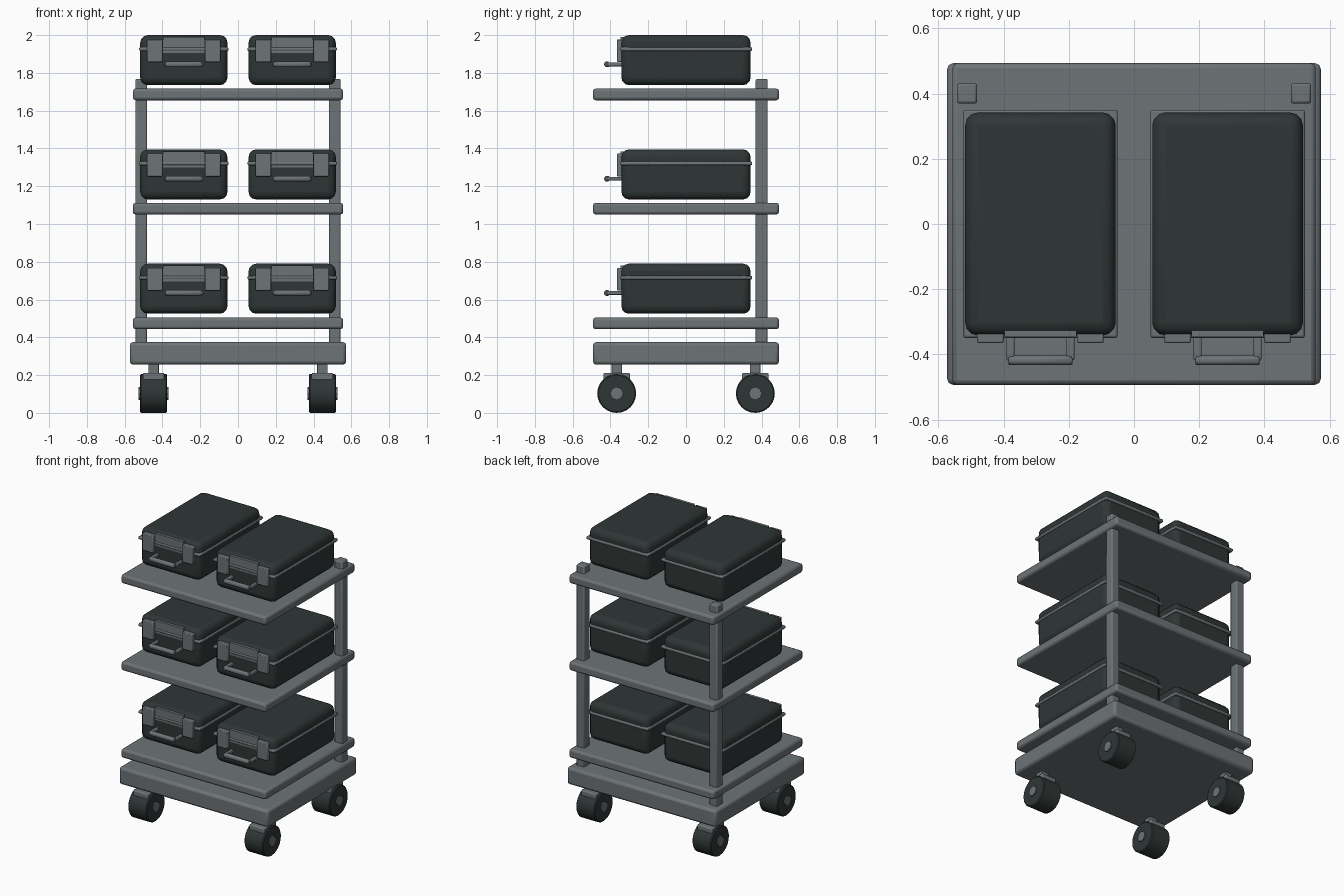
import bpy
import math

if "Cube" in bpy.data.objects:
    bpy.data.objects.remove(bpy.data.objects["Cube"])


def material(name, rgb):
    m = bpy.data.materials.new(name)
    m.diffuse_color = (*rgb, 1)
    m.use_nodes = True
    m.node_tree.nodes["Principled BSDF"].inputs["Base Color"].default_value = m.diffuse_color
    return m


GREY = material("steel grey", (0.155, 0.172, 0.184))
DARK = material("dark green black", (0.028, 0.037, 0.036))


def finish(ob, name, mat, bevel=0, segments=2):
    ob.name = name
    ob.data.materials.append(mat)
    if bevel:
        mod = ob.modifiers.new("bevel", 'BEVEL')
        mod.width = bevel
        mod.segments = segments
    bpy.ops.object.shade_smooth_by_angle(angle=math.radians(35))
    return ob


def box(name, x, y, z, mat, bevel=0, segments=2):
    """Box from (min, max) pairs on each axis."""
    bpy.ops.mesh.primitive_cube_add(size=1, location=[(a + b) / 2 for a, b in (x, y, z)])
    ob = bpy.context.object
    ob.scale = [b - a for a, b in (x, y, z)]
    bpy.ops.object.transform_apply(location=False, rotation=False, scale=True)
    return finish(ob, name, mat, bevel, segments)


def rod(name, centre, radius, length, mat, sides=12, bevel=0):
    """Cylinder lying along x."""
    bpy.ops.mesh.primitive_cylinder_add(vertices=sides, radius=radius, depth=length,
                                        location=centre, rotation=(0, math.pi / 2, 0))
    return finish(bpy.context.object, name, mat, bevel, 1)


def case(cx, z):
    # shell and the rim where lid meets body
    box("case_shell", (cx - 0.231, cx + 0.231), (-0.342, 0.342), (z, z + 0.265), DARK, 0.04, 3)
    box("case_rim", (cx - 0.237, cx + 0.237), (-0.349, 0.35), (z + 0.181, z + 0.201), GREY, 0.007)
    # lid plate, latches and handle on the front
    box("lid_plate", (cx - 0.11, cx + 0.11), (-0.346, -0.30), (z + 0.17, z + 0.255), GREY)
    for s in (-1, 1):
        lx = cx + s * 0.153
        box("latch", (lx - 0.041, lx + 0.041), (-0.365, -0.325), (z + 0.122, z + 0.243), GREY, 0.005)
        ax = cx + s * 0.092
        box("handle_arm", (ax - 0.012, ax + 0.012), (-0.418, -0.335), (z + 0.10, z + 0.12), GREY, 0.004)
    rod("handle_grip", (cx, -0.418, z + 0.11), 0.016, 0.196, GREY, 12, 0.004)


def caster(x, y):
    box("caster_stem", (x - 0.028, x + 0.028), (y - 0.028, y + 0.028), (0.19, 0.265), GREY, 0.004)
    box("caster_bracket", (x - 0.057, x + 0.057), (y - 0.07, y + 0.07), (0.15, 0.212), GREY, 0.008)
    rod("caster_wheel", (x, y, 0.103), 0.103, 0.144, DARK, 24, 0.006)
    rod("wheel_hub", (x, y, 0.103), 0.035, 0.16, GREY, 8)


# base and shelves
box("base", (-0.573, 0.573), (-0.493, 0.493), (0.255, 0.375), GREY, 0.018)
for z in (0.443, 1.05, 1.655):
    box("shelf", (-0.557, 0.557), (-0.493, 0.493), (z, z + 0.062), GREY, 0.015)

# left and right halves
for side in (-1, 1):
    px = side * 0.512
    box("rear_post", (px - 0.031, px + 0.031), (0.369, 0.432), (0.36, 1.768), GREY, 0.008)
    for z in (0.525, 1.13, 1.735):
        case(side * 0.287, z)
    for y in (-0.367, 0.367):
        caster(side * 0.447, y)
